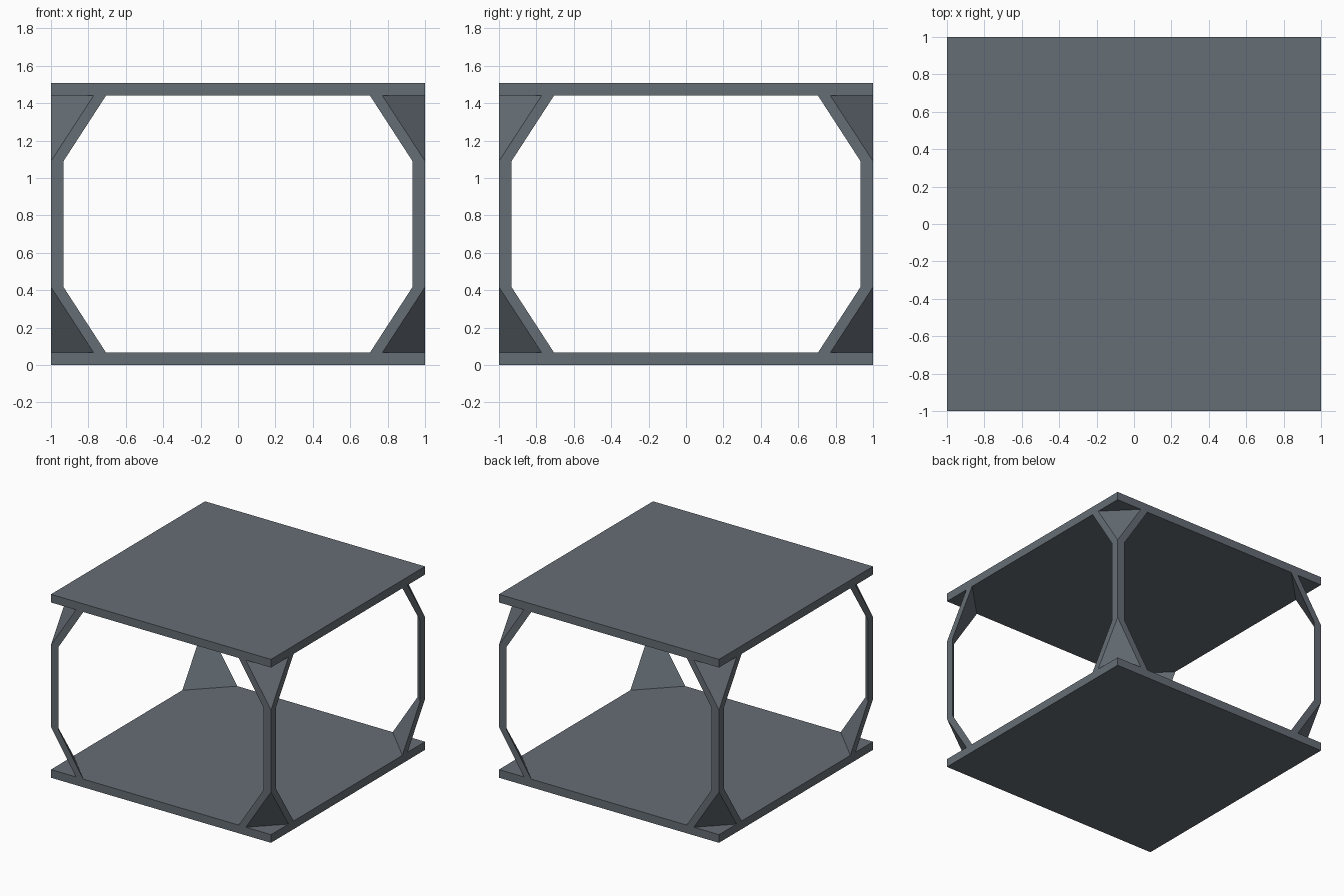
import bpy, bmesh

if "Cube" in bpy.data.objects:
    bpy.data.objects.remove(bpy.data.objects["Cube"])

HEIGHT = 1.507      # overall height
PLATE = 0.067       # plate thickness
POST = 0.067        # post width along each outer face
MID = HEIGHT / 2

metal = bpy.data.materials.new("slate_grey")
metal.diffuse_color = (0.130, 0.153, 0.178, 1)
metal.use_nodes = True
metal.node_tree.nodes["Principled BSDF"].inputs["Base Color"].default_value = metal.diffuse_color


def add_object(name, bm, z):
    bmesh.ops.recalc_face_normals(bm, faces=bm.faces)
    mesh = bpy.data.meshes.new(name)
    bm.to_mesh(mesh)
    bm.free()
    mesh.materials.append(metal)
    ob = bpy.data.objects.new(name, mesh)
    ob.location.z = z
    bpy.context.collection.objects.link(ob)
    return ob


# Square plates
def plate(name, z):
    bm = bmesh.new()
    bmesh.ops.create_cube(bm, size=1)
    bmesh.ops.scale(bm, vec=(2, 2, PLATE), verts=bm.verts)
    add_object(name, bm, z)


plate("base_plate", PLATE / 2)
plate("top_plate", HEIGHT - PLATE / 2)

# Upper half of one corner support: triangular post flaring into a sloped web
bm = bmesh.new()
z_flare, z_top = 1.09 - MID, HEIGHT - PLATE - MID


def front(d, z):    # point on the front face, d in from the corner
    return bm.verts.new((1 - d, -1, z))


def side(d, z):     # point on the side face, d in from the corner
    return bm.verts.new((1, -1 + d, z))


a0, b0, c0 = front(0, 0), front(POST, 0), side(POST, 0)
a1, b1, c1 = front(0, z_flare), front(POST, z_flare), side(POST, z_flare)
d, e = front(0.228, z_top), side(0.228, z_top)
f, g = front(0.294, z_top), side(0.294, z_top)
for face in (
    (a0, a1, b1, b0), (a0, c0, c1, a1), (b0, b1, c1, c0),   # post
    (a1, d, f, b1), (a1, c1, g, e),                         # flush arms
    (a1, e, d), (b1, f, g, c1), (d, e, g, f),               # web slab
):
    bm.faces.new(face)
supports = add_object("corner_supports", bm, MID)

# Mirror to the lower half and the other three corners
mirror = supports.modifiers.new("mirror", 'MIRROR')
mirror.use_axis = (True, True, True)
mirror.use_mirror_merge = True
mirror.merge_threshold = 0.0005
